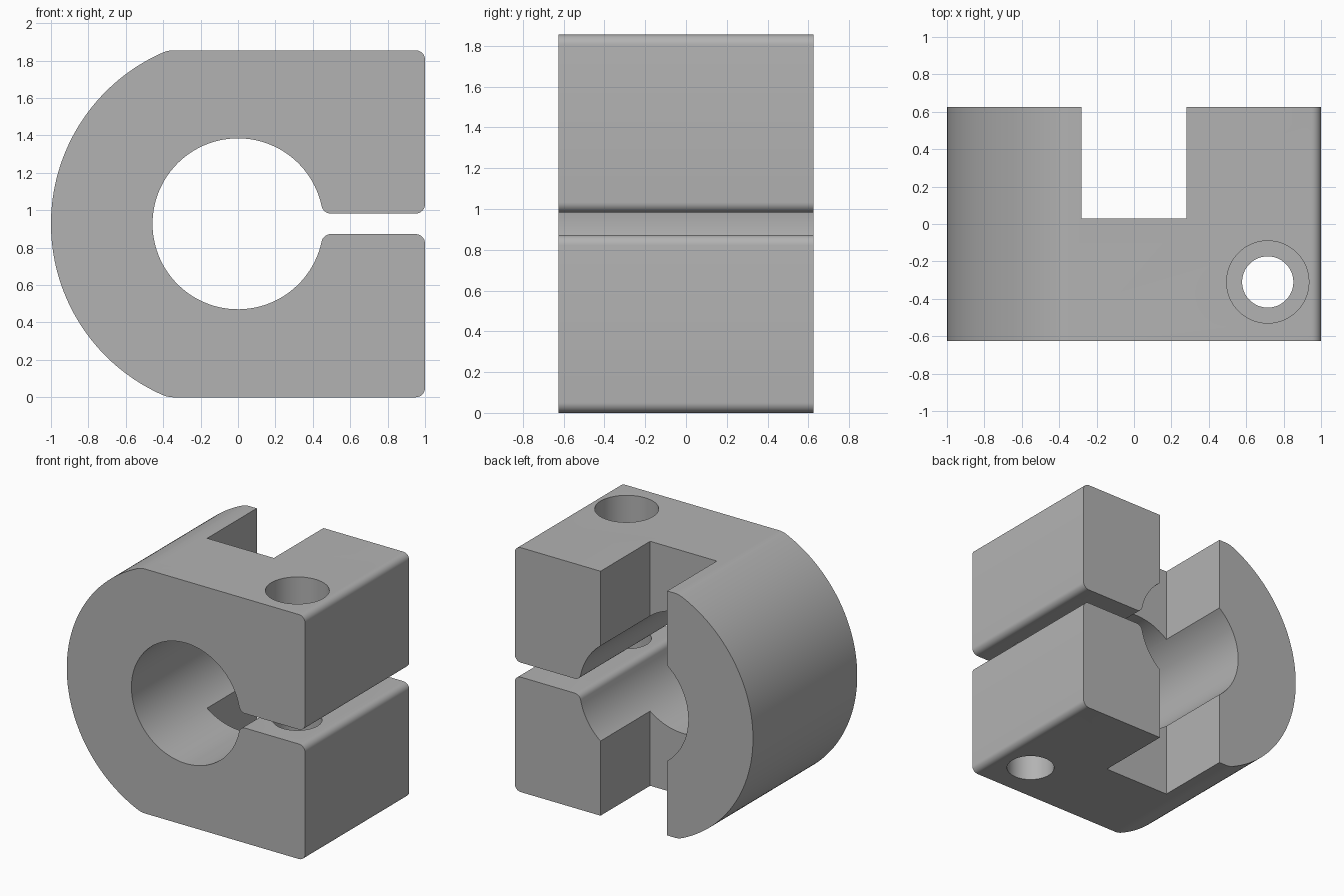
import bpy, bmesh
from math import sqrt, atan2, pi, cos, sin, radians

cube = bpy.data.objects.get("Cube")
if cube:
    bpy.data.objects.remove(cube, do_unlink=True)

# Main dimensions
H = 0.9275        # half height
D = 0.625         # half depth
BORE = 0.457      # shaft bore radius
SLOT = 0.055      # half width of clamping slot
F = 0.05          # corner fillet
FO = 0.15         # fillet where the round back meets the flats
SCREW = (0.715, -0.31)

grey = bpy.data.materials.new("grey_metal")
grey.use_nodes = True
colour = (0.45, 0.45, 0.45, 1)
grey.diffuse_color = colour
grey.node_tree.nodes["Principled BSDF"].inputs["Base Color"].default_value = colour


def arc(cx, cz, r, a0, a1, n):
    return [(cx + r * cos(a0 + (a1 - a0) * i / n),
             cz + r * sin(a0 + (a1 - a0) * i / n)) for i in range(n + 1)]


def half_outline():
    """Upper half of the C-shaped section, from the outer back to the bore back."""
    ox, oz = -sqrt((1 - FO) ** 2 - (H - FO) ** 2), H - FO
    bx, bz = sqrt((BORE + F) ** 2 - (SLOT + F) ** 2), SLOT + F
    a_out, a_in = atan2(oz, ox), atan2(bz, bx)
    pts = arc(0, 0, 1, pi, a_out, 40)
    pts += arc(ox, oz, FO, a_out, pi / 2, 6)[1:]
    pts += arc(1 - F, H - F, F, pi / 2, 0, 8)
    pts += arc(1 - F, SLOT + F, F, 0, -pi / 2, 8)
    pts += arc(bx, bz, F, -pi / 2, a_in - pi, 8)
    pts += arc(0, 0, BORE, a_in, pi, 48)[1:]
    return pts


# Clamp body: mirrored section extruded front to back
upper = half_outline()
outline = upper + [(x, -z) for x, z in reversed(upper[1:-1])]
bm = bmesh.new()
face = bm.faces.new([bm.verts.new((x, -D, z + H)) for x, z in outline])
ext = bmesh.ops.extrude_face_region(bm, geom=[face])
bmesh.ops.translate(bm, vec=(0, 2 * D, 0),
                    verts=[g for g in ext["geom"] if isinstance(g, bmesh.types.BMVert)])
bmesh.ops.recalc_face_normals(bm, faces=bm.faces)
mesh = bpy.data.meshes.new("clamp_body")
bm.to_mesh(mesh)
bm.free()
body = bpy.data.objects.new("clamp_body", mesh)
bpy.context.collection.objects.link(body)
mesh.materials.append(grey)


def cut(cutter):
    """Subtract the cutter from the body, then discard it."""
    cutter.hide_render = True
    cutter.data.materials.append(grey)
    mod = body.modifiers.new("cut", 'BOOLEAN')
    mod.operation, mod.solver, mod.object = 'DIFFERENCE', 'EXACT', cutter
    bpy.context.view_layer.objects.active = body
    bpy.ops.object.modifier_apply(modifier=mod.name)
    bpy.data.objects.remove(cutter, do_unlink=True)


def cut_hole(radius, z0, z1):
    bpy.ops.mesh.primitive_cylinder_add(vertices=64, radius=radius, depth=z1 - z0,
                                        location=(*SCREW, (z0 + z1) / 2))
    cut(bpy.context.object)


# Rear notch through the full height
bpy.ops.mesh.primitive_cube_add(size=1, location=(0, 0.53, H))
notch = bpy.context.object
notch.scale = (0.56, 1, 3)
cut(notch)

# Screw hole: counterbore, clearance hole, lower hole
cut_hole(0.22, 1.42, 2)
cut_hole(0.137, H, 1.6)
cut_hole(0.17, -0.2, H)

bpy.ops.object.select_all(action='DESELECT')
body.select_set(True)
bpy.context.view_layer.objects.active = body
bpy.ops.object.shade_smooth_by_angle(angle=radians(20))
